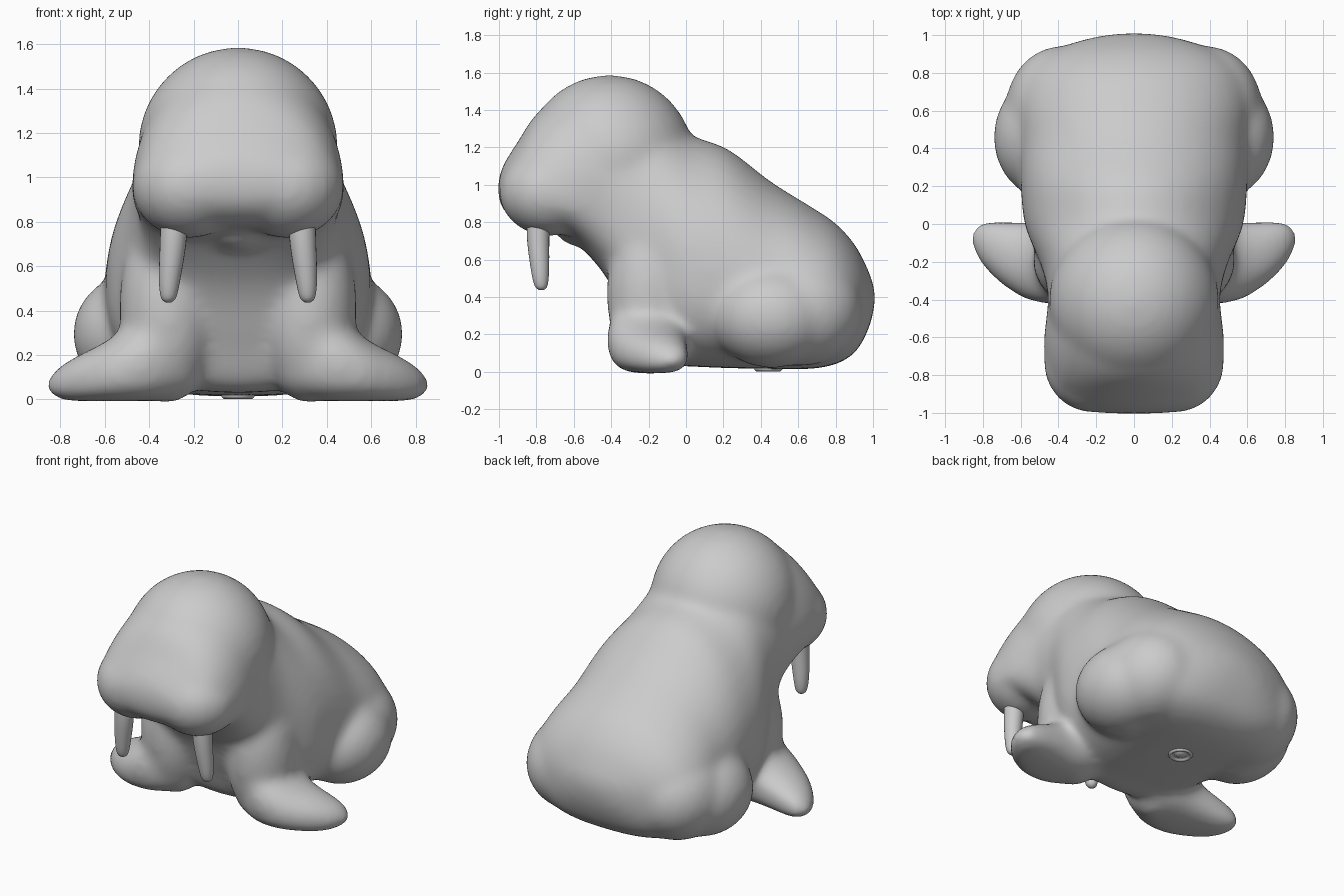
import bpy, bmesh, math
from mathutils import Matrix

if "Cube" in bpy.data.objects:
    bpy.data.objects.remove(bpy.data.objects["Cube"])


def spline(rows, steps):
    """Catmull-Rom interpolation through rows of numbers."""
    out = []
    for i in range(len(rows) - 1):
        p = [rows[max(0, min(len(rows) - 1, i + k))] for k in (-1, 0, 1, 2)]
        for s in range(steps):
            t = s / steps
            out.append([0.5 * (2 * b + (c - a) * t + (2 * a - 5 * b + 4 * c - d) * t * t
                               + (3 * b - a - 3 * c + d) * t ** 3) for a, b, c, d in zip(*p)])
    out.append(list(rows[-1]))
    return out


def loft(bm, rings):
    """Skin a list of closed rings and cap both ends."""
    vs = [[bm.verts.new(p) for p in r] for r in rings]
    n = len(vs[0])
    for a, b in zip(vs, vs[1:]):
        for i in range(n):
            bm.faces.new((a[i], a[(i + 1) % n], b[(i + 1) % n], b[i]))
    bm.faces.new(vs[0][::-1])
    bm.faces.new(vs[-1])


def unit_ring(n_up, n_low, count=40):
    """Superellipse with different squareness above and below."""
    pts = []
    for i in range(count):
        a = 2 * math.pi * i / count
        c, s = math.cos(a), math.sin(a)
        n = n_up if s >= 0 else n_low
        pts.append((math.copysign(abs(c) ** (2 / n), c), math.copysign(abs(s) ** (2 / n), s)))
    return pts


def circle(r, x, y, z, count=24):
    return [(x + r * math.cos(2 * math.pi * i / count),
             y + r * math.sin(2 * math.pi * i / count), z) for i in range(count)]


def blob(bm, centre, radii):
    m = Matrix.Translation(centre) @ Matrix.Diagonal((*radii, 1))
    bmesh.ops.create_uvsphere(bm, u_segments=32, v_segments=20, radius=1, matrix=m)


def finish(bm, name):
    bmesh.ops.recalc_face_normals(bm, faces=bm.faces)
    me = bpy.data.meshes.new(name)
    bm.to_mesh(me)
    bm.free()
    for p in me.polygons:
        p.use_smooth = True
    ob = bpy.data.objects.new(name, me)
    bpy.context.collection.objects.link(ob)
    return ob


# body and head: y, bottom z, widest z, top z, half width
body = bmesh.new()
sections = [
    (-1.005, 0.95, 0.98, 1.01, 0.16), (-0.98, 0.87, 0.98, 1.10, 0.27),
    (-0.90, 0.80, 0.97, 1.23, 0.40), (-0.80, 0.775, 0.95, 1.38, 0.455),
    (-0.65, 0.74, 0.95, 1.50, 0.48), (-0.50, 0.60, 0.98, 1.56, 0.465),
    (-0.40, 0.46, 0.95, 1.57, 0.455), (-0.30, 0.24, 0.84, 1.54, 0.47),
    (-0.20, 0.05, 0.72, 1.46, 0.50), (0.00, 0.03, 0.58, 1.28, 0.58),
    (0.22, 0.02, 0.52, 1.195, 0.60), (0.45, 0.015, 0.42, 1.02, 0.61),
    (0.65, 0.015, 0.36, 0.895, 0.63), (0.80, 0.04, 0.36, 0.795, 0.58),
    (0.91, 0.11, 0.37, 0.67, 0.45), (0.98, 0.24, 0.39, 0.53, 0.25),
    (1.01, 0.36, 0.40, 0.44, 0.08)]
ring = unit_ring(1.95, 2.7)
loft(body, [[(c * w, y, zm + s * ((zt - zm) if s >= 0 else (zm - zb))) for c, s in ring]
            for y, zb, zm, zt, w in spline(sections, 4)])
# round skull
blob(body, (0, -0.41, 1.135), (0.452, 0.455, 0.452))
# lower lip
blob(body, (0, -0.58, 0.77), (0.13, 0.12, 0.10))
# front flippers: x, y front, y back, z bottom, z top
flipper = spline([(0.20, -0.33, 0.00, 0.03, 0.44), (0.36, -0.41, 0.02, -0.003, 0.42),
                  (0.48, -0.42, 0.01, -0.008, 0.345), (0.60, -0.385, 0.01, -0.008, 0.26),
                  (0.73, -0.295, 0.015, -0.008, 0.195), (0.815, -0.20, 0.005, 0.005, 0.14),
                  (0.858, -0.12, -0.04, 0.035, 0.09)], 4)
oval = unit_ring(2.1, 2.8)
for sx in (-1, 1):
    # muzzle cheeks
    blob(body, (sx * 0.22, -0.73, 0.96), (0.26, 0.27, 0.235))
    # upper arm
    blob(body, (sx * 0.315, -0.19, 0.42), (0.22, 0.235, 0.44))
    # haunch and rump
    blob(body, (sx * 0.455, 0.46, 0.295), (0.29, 0.33, 0.275))
    blob(body, (sx * 0.38, 0.61, 0.33), (0.30, 0.335, 0.30))
    loft(body, [[(sx * x, (a + b) / 2 + c * (b - a) / 2, (zb + zt) / 2 + s * (zt - zb) / 2)
                 for c, s in oval] for x, a, b, zb, zt in flipper])
walrus = finish(body, "body")
rm = walrus.modifiers.new("merge", 'REMESH')
rm.mode = 'VOXEL'
rm.voxel_size = 0.022
rm.use_smooth_shade = True
sm = walrus.modifiers.new("soften", 'SMOOTH')
sm.factor = 0.5
sm.iterations = 24

# tusks
for sx, side in ((-1, "left"), (1, "right")):
    bm = bmesh.new()
    path = spline([(0.285, -0.79, 0.86, 0.062), (0.293, -0.79, 0.70, 0.059),
                   (0.308, -0.78, 0.54, 0.048), (0.313, -0.775, 0.46, 0.034),
                   (0.314, -0.773, 0.437, 0.012)], 4)
    loft(bm, [circle(r, sx * x, y, z) for x, y, z, r in path])
    finish(bm, side + "_tusk")

# small round plug under the belly
bm = bmesh.new()
loops = [(0.075, 0.05), (0.075, 0.012), (0.065, 0.002), (0.055, 0.010), (0.045, 0.022),
         (0.034, 0.012), (0.018, 0.005), (0.002, 0.004)]
loft(bm, [circle(r, 0, 0.44, z) for r, z in loops])
finish(bm, "belly_plug")
